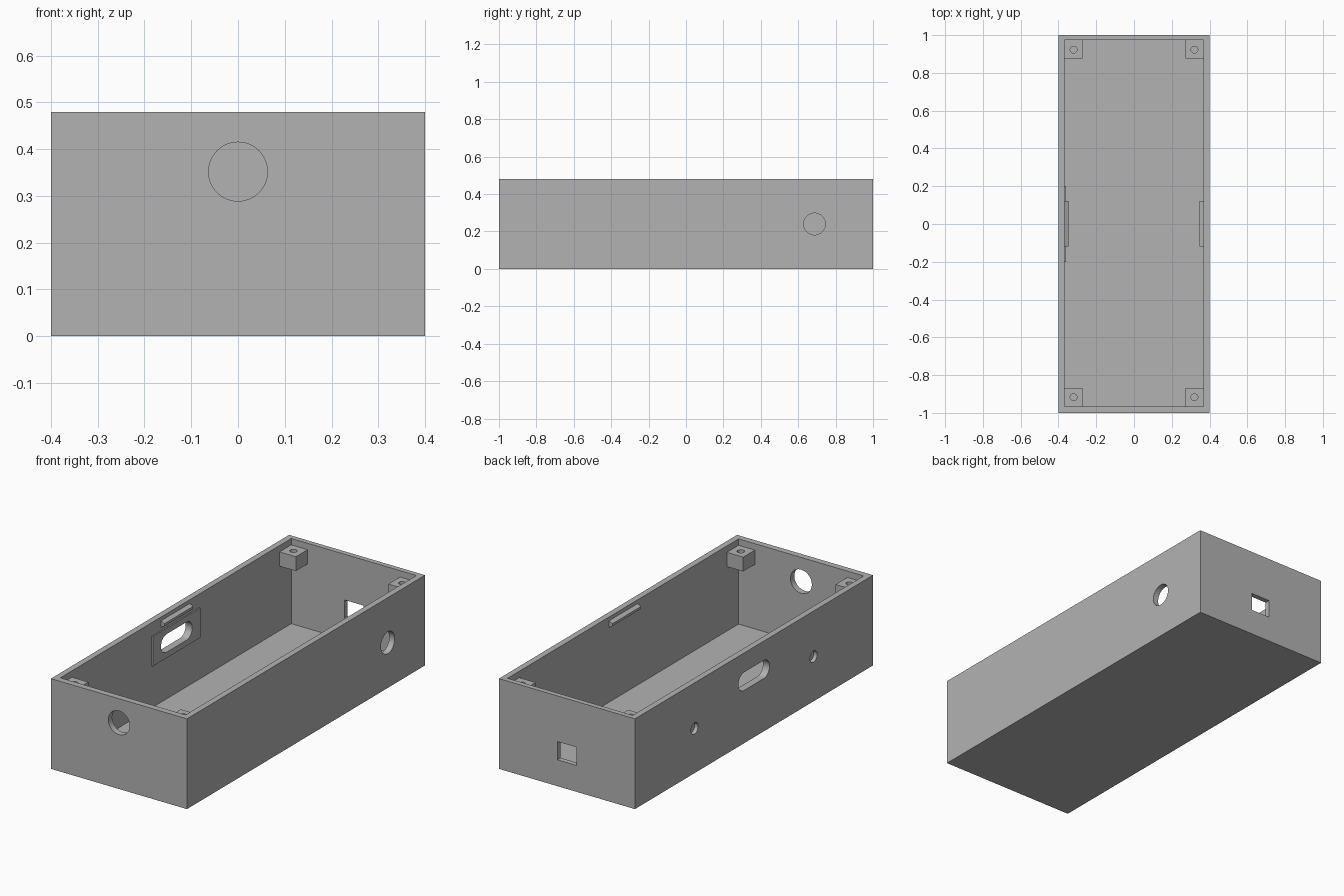
import bpy
import bmesh
import math
from mathutils import Matrix, Vector

if "Cube" in bpy.data.objects:
    bpy.data.objects.remove(bpy.data.objects["Cube"], do_unlink=True)

grey = bpy.data.materials.new("plain grey")
grey.use_nodes = True
grey.diffuse_color = (0.45, 0.45, 0.45, 1)
grey.node_tree.nodes["Principled BSDF"].inputs["Base Color"].default_value = grey.diffuse_color

HEIGHT = 0.48
INNER_X = 0.368
INNER_FRONT, INNER_BACK = -0.967, 0.973
FLOOR = 0.027


def make_object(name, bm):
    bmesh.ops.recalc_face_normals(bm, faces=bm.faces)
    mesh = bpy.data.meshes.new(name)
    bm.to_mesh(mesh)
    bm.free()
    mesh.materials.append(grey)
    obj = bpy.data.objects.new(name, mesh)
    bpy.context.collection.objects.link(obj)
    return obj


def box(name, low, high):
    low, high = Vector(low), Vector(high)
    bm = bmesh.new()
    bmesh.ops.create_cube(bm, size=1, matrix=Matrix.Translation((low + high) / 2)
                          @ Matrix.Diagonal((*(high - low), 1)))
    return make_object(name, bm)


def rod(name, centre, radius, length, axis):
    turn = Vector((0, 0, 1)).rotation_difference(Vector(axis)).to_matrix().to_4x4()
    bm = bmesh.new()
    bmesh.ops.create_cone(bm, cap_ends=True, segments=48, radius1=radius, radius2=radius,
                          depth=length, matrix=Matrix.Translation(centre) @ turn)
    return make_object(name, bm)


def extrude_profile(name, points, offset):
    bm = bmesh.new()
    face = bm.faces.new([bm.verts.new(p) for p in points])
    moved = bmesh.ops.extrude_face_region(bm, geom=[face])["geom"]
    bmesh.ops.translate(bm, vec=offset, verts=[v for v in moved if isinstance(v, bmesh.types.BMVert)])
    return make_object(name, bm)


def slot(name, x, length, centre_z, radius, half_run):
    points = []
    for side in (1, -1):
        for i in range(25):
            a = math.pi * i / 24 - math.pi / 2
            points.append((x, side * (half_run + radius * math.cos(a)),
                           centre_z + side * radius * math.sin(a)))
    return extrude_profile(name, points, (length, 0, 0))


def cut(target, cutter):
    cutter.hide_render = True
    mod = target.modifiers.new("cut", 'BOOLEAN')
    mod.operation = 'DIFFERENCE'
    mod.solver = 'EXACT'
    mod.object = cutter
    bpy.context.view_layer.objects.active = target
    bpy.ops.object.modifier_apply(modifier=mod.name)
    bpy.data.objects.remove(cutter, do_unlink=True)


# Open tray
shell = box("case_shell", (-0.4, -1, 0), (0.4, 1, HEIGHT))
cut(shell, box("cavity", (-INNER_X, INNER_FRONT, FLOOR), (INNER_X, INNER_BACK, 1)))

# Wall openings: round front and side ports, square back port, side slot
cut(shell, rod("front_port", (0, -1, 0.352), 0.063, 0.2, (0, 1, 0)))
cut(shell, rod("side_port", (0.4, 0.687, 0.24), 0.058, 0.2, (1, 0, 0)))
cut(shell, box("back_port", (-0.056, 0.9, 0.14), (0.056, 1.1, 0.237)))
cut(shell, slot("side_slot", -0.5, 0.2, 0.329, 0.048, 0.083))

# Shallow round pockets on the outside of the slotted wall
for y in (-0.5, 0.5):
    cut(shell, rod("pocket", (-0.4, y, 0.238), 0.03, 0.04, (1, 0, 0)))

# Raised plate around the slot on the inside
plate = box("slot_plate", (-INNER_X, -0.2, 0.25), (-INNER_X + 0.007, 0.2, 0.408))
cut(plate, slot("plate_slot", -0.5, 0.2, 0.329, 0.048, 0.083))

# Corner screw posts
for x_name, sx in (("left", 1), ("right", -1)):
    for y_name, wall, sy in (("front", INNER_FRONT, 1), ("back", INNER_BACK, -1)):
        xs = sorted((sx * INNER_X, sx * (INNER_X - 0.096)))
        ys = sorted((wall, wall + sy * 0.098))
        post = box(f"{y_name}_{x_name}_post", (xs[0], ys[0], 0.37), (xs[1], ys[1], 0.446))
        cut(post, rod("screw_hole", (sx * 0.32, wall + sy * 0.05, 0.446), 0.018, 0.12, (0, 0, 1)))

# Snap ridges near the rim of both long walls
for name, sx in (("left", 1), ("right", -1)):
    wall, tip = sx * INNER_X, sx * (INNER_X - 0.02)
    profile = [(wall, -0.12, 0.425), (tip, -0.12, 0.437), (tip, -0.12, 0.45), (wall, -0.12, 0.46)]
    extrude_profile(f"{name}_snap_ridge", profile, (0, 0.241, 0))

# Smooth the round openings, keep edges sharp
bpy.ops.object.select_all(action='DESELECT')
for obj in bpy.context.collection.objects:
    if obj.type == 'MESH' and grey.name in obj.data.materials:
        obj.select_set(True)
        bpy.context.view_layer.objects.active = obj
bpy.ops.object.shade_smooth_by_angle(angle=math.radians(25))
